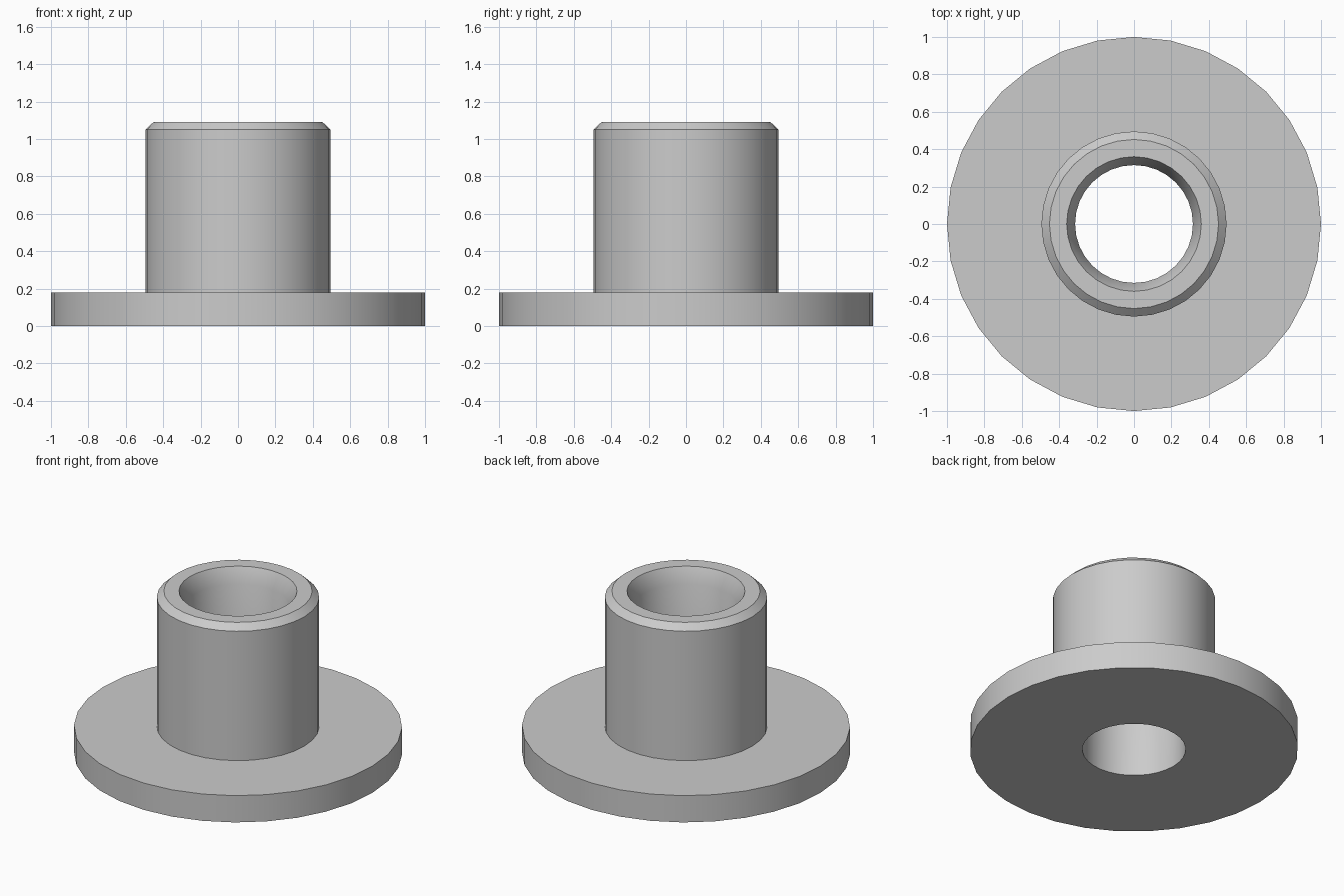
import bpy
import bmesh
from math import radians, tau
from mathutils import Matrix

old = bpy.data.objects.get("Cube")
if old:
    bpy.data.objects.remove(old, do_unlink=True)

SEGMENTS = 32

# Plain grey for the whole part
grey = bpy.data.materials.new("plain grey")
grey.use_nodes = True
colour = (0.6, 0.6, 0.6, 1)
grey.diffuse_color = colour
grey.node_tree.nodes["Principled BSDF"].inputs["Base Color"].default_value = colour


def lathe(name, profile):
    """Revolve a closed (radius, height) profile about the z axis."""
    bm = bmesh.new()
    rings = []
    for i in range(SEGMENTS):
        turn = Matrix.Rotation(tau * i / SEGMENTS, 3, "Z")
        rings.append([bm.verts.new(turn @ Matrix.Identity(3).col[0] * r
                                   + Matrix.Identity(3).col[2] * z)
                      for r, z in profile])
    n = len(profile)
    for i, ring in enumerate(rings):
        following = rings[(i + 1) % SEGMENTS]
        for j in range(n):
            k = (j + 1) % n
            bm.faces.new((ring[j], following[j], following[k], ring[k]))
    bmesh.ops.recalc_face_normals(bm, faces=bm.faces)
    mesh = bpy.data.meshes.new(name)
    bm.to_mesh(mesh)
    bm.free()
    obj = bpy.data.objects.new(name, mesh)
    bpy.context.collection.objects.link(obj)
    mesh.materials.append(grey)
    bpy.ops.object.select_all(action="DESELECT")
    obj.select_set(True)
    bpy.context.view_layer.objects.active = obj
    bpy.ops.object.shade_smooth_by_angle(angle=radians(30))
    return obj


# Flange, chamfered barrel and through bore with a flared mouth
lathe("flanged_bushing", [
    (0.315, 0), (1, 0), (1, 0.18),           # flange
    (0.495, 0.18), (0.495, 1.05),            # barrel
    (0.452, 1.09), (0.36, 1.09),             # chamfer and rim
    (0.315, 0.99),                           # flared bore mouth
])
